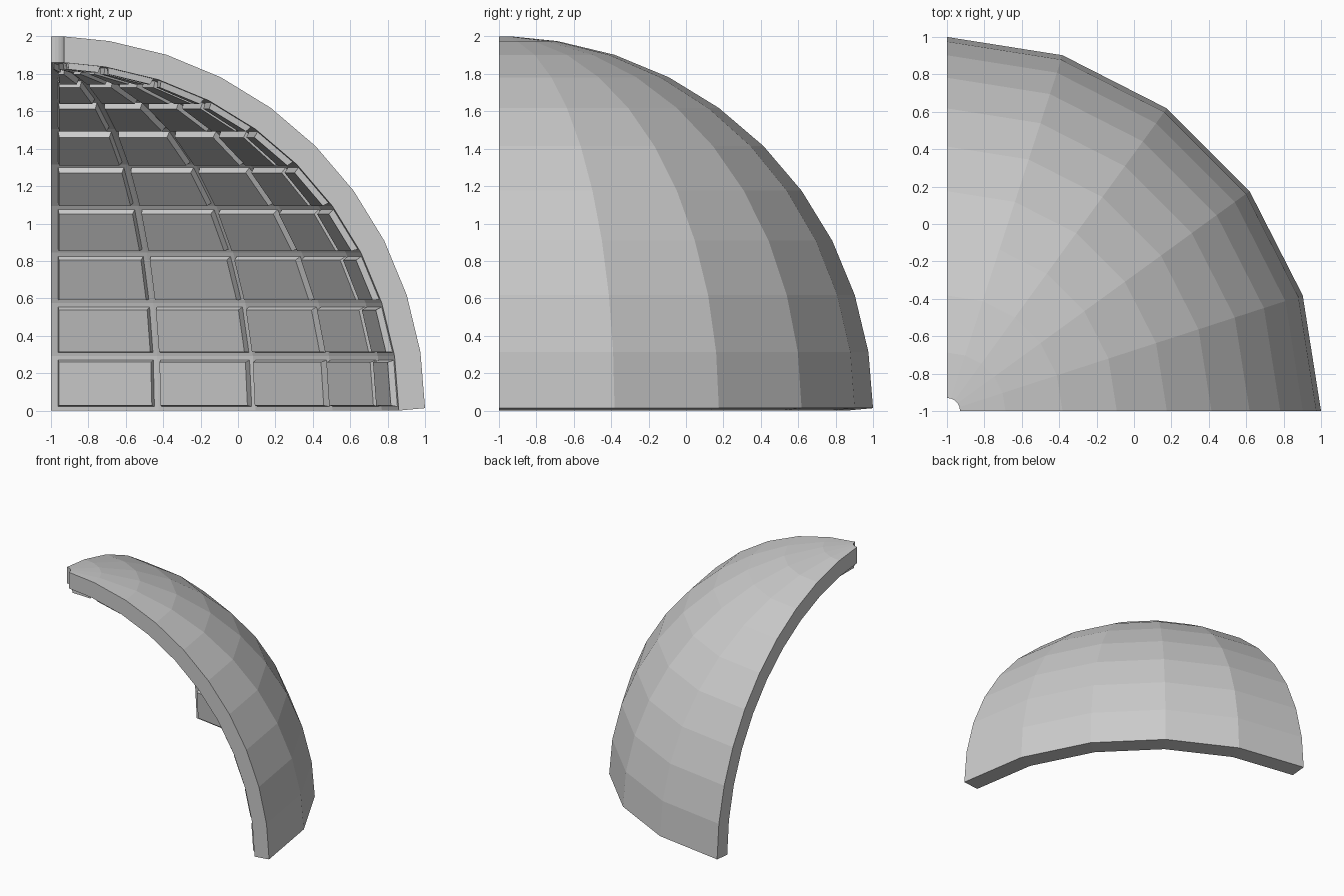
import bpy, bmesh
from math import sin, cos, radians
from mathutils import Vector

if "Cube" in bpy.data.objects:
    bpy.data.objects.remove(bpy.data.objects["Cube"])

SEG, RINGS = 5, 10          # 18 degree wedges, 9 degree rings
R_OUT, R_IN, HOLE = 2.0, 1.86, 0.07
CENTRE = Vector((-1, -1, 0))


def point(i, j, r):
    """Point on a quarter dome; the last ring stops at the crown opening."""
    az, el = radians(90 * i / SEG), radians(90 * j / RINGS)
    h, z = r * cos(el), r * sin(el)
    if j == RINGS:
        h, z = HOLE, r
    if j == 0 and r == R_OUT:
        z = 0.013           # foot of the shell slopes slightly
    return CENTRE + Vector((h * cos(az), h * sin(az), z))


def finish(name, bm):
    bmesh.ops.recalc_face_normals(bm, faces=bm.faces)
    mesh = bpy.data.meshes.new(name)
    bm.to_mesh(mesh)
    bm.free()
    ob = bpy.data.objects.new(name, mesh)
    bpy.context.collection.objects.link(ob)
    return ob


# Thick faceted shell: outer skin, inner skin and the four rims
bm = bmesh.new()
skin = [[[bm.verts.new(point(i, j, r)) for j in range(RINGS + 1)]
         for i in range(SEG + 1)] for r in (R_OUT, R_IN)]
out, inn = skin
for i in range(SEG):
    for j in range(RINGS):
        for s in skin:
            bm.faces.new((s[i][j], s[i + 1][j], s[i + 1][j + 1], s[i][j + 1]))
    for j in (0, RINGS):
        bm.faces.new((out[i][j], out[i + 1][j], inn[i + 1][j], inn[i][j]))
for j in range(RINGS):
    for i in (0, SEG):
        bm.faces.new((out[i][j], out[i][j + 1], inn[i][j + 1], inn[i][j]))
finish("dome_shell", bm)


def inset_quad(c, left, right, low, high):
    """Shrink a quad (a, b, c, d) by distances from each of its sides."""
    def at(u, v):
        return c[0].lerp(c[1], u).lerp(c[3].lerp(c[2], u), v)

    height = ((c[3] + c[2]) - (c[0] + c[1])).length / 2
    v0, v1 = low / height, 1 - high / height
    ring = []
    for v, order in ((v0, (0, 1)), (v1, (1, 0))):
        width = (at(1, v) - at(0, v)).length
        us = (min(left / width, 0.42), 1 - min(right / width, 0.42))
        ring += [at(us[k], v) for k in order]
    return ring


# Raised lining panels, one per facet, separated by grooves
GAP, EDGE, TAPER, DEPTH = 0.02, 0.038, 0.01, 0.033
bm = bmesh.new()
for i in range(SEG):
    for j in range(RINGS):
        quad = [point(a, b, R_IN) for a, b in
                ((i, j), (i + 1, j), (i + 1, j + 1), (i, j + 1))]
        margins = [EDGE if i == 0 else GAP, EDGE if i == SEG - 1 else GAP,
                   GAP, GAP]
        inward = (quad[2] - quad[0]).cross(quad[3] - quad[1]).normalized()
        if inward.dot(quad[0] - CENTRE) > 0:
            inward.negate()
        base = inset_quad(quad, *margins)
        face = inset_quad(quad, *[m + TAPER for m in margins])
        lo = [bm.verts.new(p - inward * 0.005) for p in base]
        hi = [bm.verts.new(p + inward * DEPTH) for p in face]
        bm.faces.new(lo)
        bm.faces.new(hi)
        for k in range(4):
            n = (k + 1) % 4
            bm.faces.new((lo[k], lo[n], hi[n], hi[k]))
finish("lining_panels", bm)
